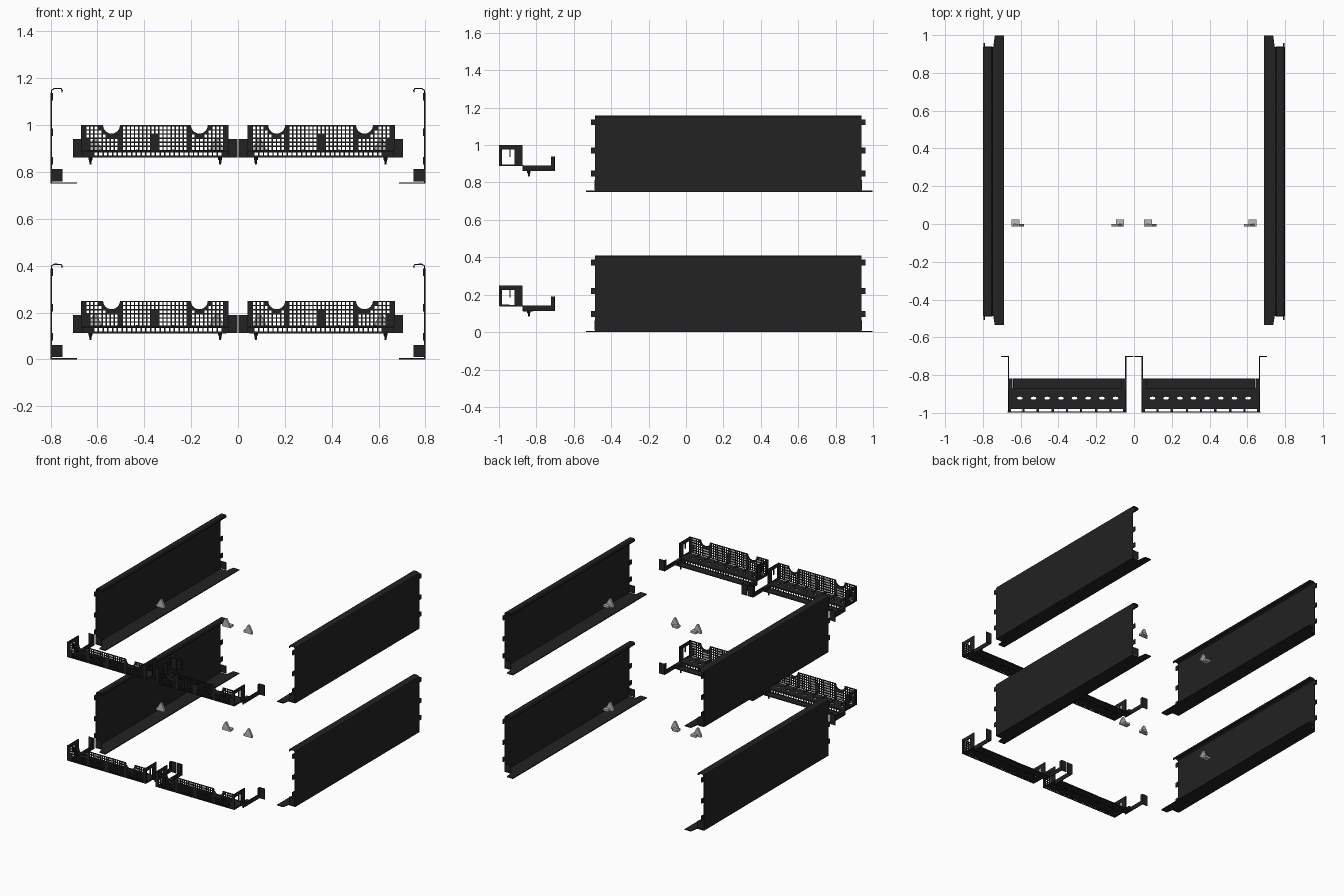
import bpy, bmesh, math
from mathutils import Matrix, Vector

cube = bpy.data.objects.get("Cube")
if cube:
    bpy.data.objects.remove(cube, do_unlink=True)


def material(name, value, rough):
    m = bpy.data.materials.new(name)
    m.use_nodes = True
    col = (value, value, value, 1)
    m.diffuse_color = col
    bsdf = m.node_tree.nodes["Principled BSDF"]
    bsdf.inputs["Base Color"].default_value = col
    bsdf.inputs["Roughness"].default_value = rough
    return m


BLACK = material("charcoal black", 0.016, 0.6)
GREY = material("light grey", 0.5, 0.5)
LEVEL = 0.75   # height between the two sets


def make(name, bm, mat, thick=0, cutter=None):
    """Object for one quarter of the set; mirrored sideways and repeated upward."""
    bmesh.ops.recalc_face_normals(bm, faces=bm.faces)
    me = bpy.data.meshes.new(name)
    bm.to_mesh(me)
    bm.free()
    ob = bpy.data.objects.new(name, me)
    bpy.context.collection.objects.link(ob)
    if mat is None:
        ob.hide_render = True
        ob.display_type = 'WIRE'
        return ob
    me.materials.append(mat)
    if thick:
        s = ob.modifiers.new("thickness", 'SOLIDIFY')
        s.thickness, s.offset = thick, 0
    if cutter:
        b = ob.modifiers.new("cut", 'BOOLEAN')
        b.object, b.operation, b.solver = cutter, 'DIFFERENCE', 'EXACT'
    ob.modifiers.new("other side", 'MIRROR')
    a = ob.modifiers.new("levels", 'ARRAY')
    a.count = 2
    a.use_relative_offset = False
    a.use_constant_offset = True
    a.constant_offset_displace = (0, 0, LEVEL)
    return ob


def add_box(bm, x0, x1, y0, y1, z0, z1):
    mid = Vector((x0 + x1, y0 + y1, z0 + z1)) / 2
    size = Matrix.Diagonal((x1 - x0, y1 - y0, z1 - z0, 1))
    bmesh.ops.create_cube(bm, size=1, matrix=Matrix.Translation(mid) @ size)


def boxes(name, items, mat, **kw):
    bm = bmesh.new()
    for it in items:
        add_box(bm, *it)
    return make(name, bm, mat, **kw)


def add_cyl(bm, pos, r1, r2, depth, seg, turn=Matrix(), sx=1):
    bmesh.ops.create_cone(bm, cap_ends=True, segments=seg, radius1=r1, radius2=r2, depth=depth,
                          matrix=Matrix.Translation(pos) @ turn @ Matrix.Diagonal((sx, 1, 1, 1)))


def polygon(name, pts, mat, thick):
    bm = bmesh.new()
    bm.faces.new([bm.verts.new(p) for p in pts])
    return make(name, bm, mat, thick)


def edges(a, b, n, bar):
    """Alternating bar and hole positions."""
    p = (b - a - bar) / n
    out = []
    for i in range(n + 1):
        out += [a + i * p, a + i * p + bar]
    return out


def mesh_screen(name, xs, zs, y, solid, **kw):
    """Upright sheet with square holes, left closed where solid(x, z) holds."""
    bm = bmesh.new()
    v = [[bm.verts.new((x, y, z)) for z in zs] for x in xs]
    for i in range(len(xs) - 1):
        for j in range(len(zs) - 1):
            hole = i % 2 and j % 2
            if not hole or solid((xs[i] + xs[i + 1]) / 2, (zs[j] + zs[j + 1]) / 2):
                bm.faces.new((v[i][j], v[i + 1][j], v[i + 1][j + 1], v[i][j + 1]))
    return make(name, bm, BLACK, **kw)


# Side panels: wall with a rolled top lip
Y0, Y1 = -0.487, 0.937
profile = [(.752, .39), (.75, .398), (.755, .406), (.785, .406), (.795, .4), (.797, .388), (.797, .003)]
bm = bmesh.new()
rings = [[bm.verts.new((x, y, z)) for x, z in profile] for y in (Y0, Y1)]
for i in range(len(profile) - 1):
    bm.faces.new((rings[0][i], rings[0][i + 1], rings[1][i + 1], rings[1][i]))
make("side_panel", bm, BLACK, .005)

# Floor flange, narrower where it runs past the wall
polygon("panel_flange", [(.8, Y0, .003), (.745, Y0, .003), (.737, -.535, .003), (.688, -.535, .003),
                         (.688, .997, .003), (.737, .997, .003), (.745, Y1, .003), (.8, Y1, .003)], BLACK, .006)

# End tabs on the panels and folded corner tabs at the foot
tabs = []
for end, s in ((Y0, -1), (Y1, 1)):
    for z in (.097, .22, .372):
        lo, hi = sorted((end - s * .005, end + s * .022))
        tabs.append((.79, .798, lo, hi, z - .016, z + .016))
    tabs.append((.75, .797, end - .003, end + .003, .01, .062))
boxes("panel_end_tabs", tabs, BLACK)

# Tray front screen with two round scoops in its top edge
NOTCH = (.165, .54)
bm = bmesh.new()
for x in NOTCH:
    add_cyl(bm, (x, -.995, .25), .036, .036, .05, 24, Matrix.Rotation(math.pi / 2, 4, 'X'))
scoops = make("scoop_cutter", bm, None)


def front_solid(x, z):
    near_scoop = any(math.hypot(x - n, z - .25) < .052 for n in NOTCH)
    rib = any(abs(x - r) < .009 for r in (.2, .355, .51)) and z < .212
    corner = (x > .63 and z < .19) or x > .65 or x < .06
    return near_scoop or rib or corner


mesh_screen("tray_front_screen", edges(.04, .67, 36, .006), edges(.139, .25, 6, .0055),
            -.9955, front_solid, thick=.006, cutter=scoops)

# Perforated step below the shelf
mesh_screen("tray_step_screen", edges(.045, .66, 30, .006), [.112, .12, .133, .141],
            -.872, lambda x, z: x > .62 or x < .07, thick=.005)

# Shelf with a row of lens-shaped slots
bm = bmesh.new()
for i in range(8):
    add_cyl(bm, (.098 + i * .0723, -.922, .14), .008, .008, .05, 8, sx=2)
slots = make("slot_cutter", bm, None)
boxes("tray_shelf", [(.045, .665, -.98, -.87, .137, .143)], BLACK, cutter=slots)
boxes("tray_back_ledge", [(.05, .64, -.872, -.818, .111, .117)], BLACK)

# Ribs that join shelf and front screen
boxes("tray_ribs", [(x - .006, x + .006, -.994, -.945, .138, .147)
                    for x in (.052, .125, .2, .28, .355, .43, .51, .585, .658)], BLACK)

# Tray end frames, arms and fixing tabs
ends, arms = [], []
for x, out in ((.664, 1), (.044, -1)):
    a, b = x - .003, x + .003
    ends += [(a, b, -.918, -.875, .14, .25), (a, b, -.998, -.918, .225, .25),
             (a, b, -.998, -.985, .14, .225), (a, b, -.985, -.918, .137, .145),
             (a, b, -.944, -.938, .185, .225)]
    arms += [(a, b, -.875, -.702, .112, .142), (a, b, -.722, -.702, .112, .19)]
    lo, hi = sorted((x - out * .003, x + out * .041))
    arms.append((lo, hi, -.705, -.7, .112, .19))
    lo, hi = sorted((x, x - out * .022))
    arms.append((lo, hi, -.872, -.818, .112, .142))
boxes("tray_end_frames", ends, BLACK)
boxes("tray_arms", arms, BLACK)

# Push pins under the tray
bm = bmesh.new()
for x in (.63, .076):
    add_cyl(bm, (x, -.84, .107), .009, .009, .012, 10)
    add_cyl(bm, (x, -.84, .094), .004, .007, .022, 10)
make("tray_push_pins", bm, BLACK)

# Loose clips: small base block with a pointed fin
clips = [(.628, -1), (.074, 1)]
boxes("clip_base", [(x - .021, x + .021, -.013, .024, .135, .15) for x, s in clips], GREY)
bm = bmesh.new()
for x, s in clips:
    bm.faces.new([bm.verts.new((x + s * dx, -.006, z)) for dx, z in
                  ((-.015, .135), (.045, .135), (.045, .15), (.022, .195), (.012, .195), (-.01, .155))])
make("clip_fin", bm, GREY, .014)
